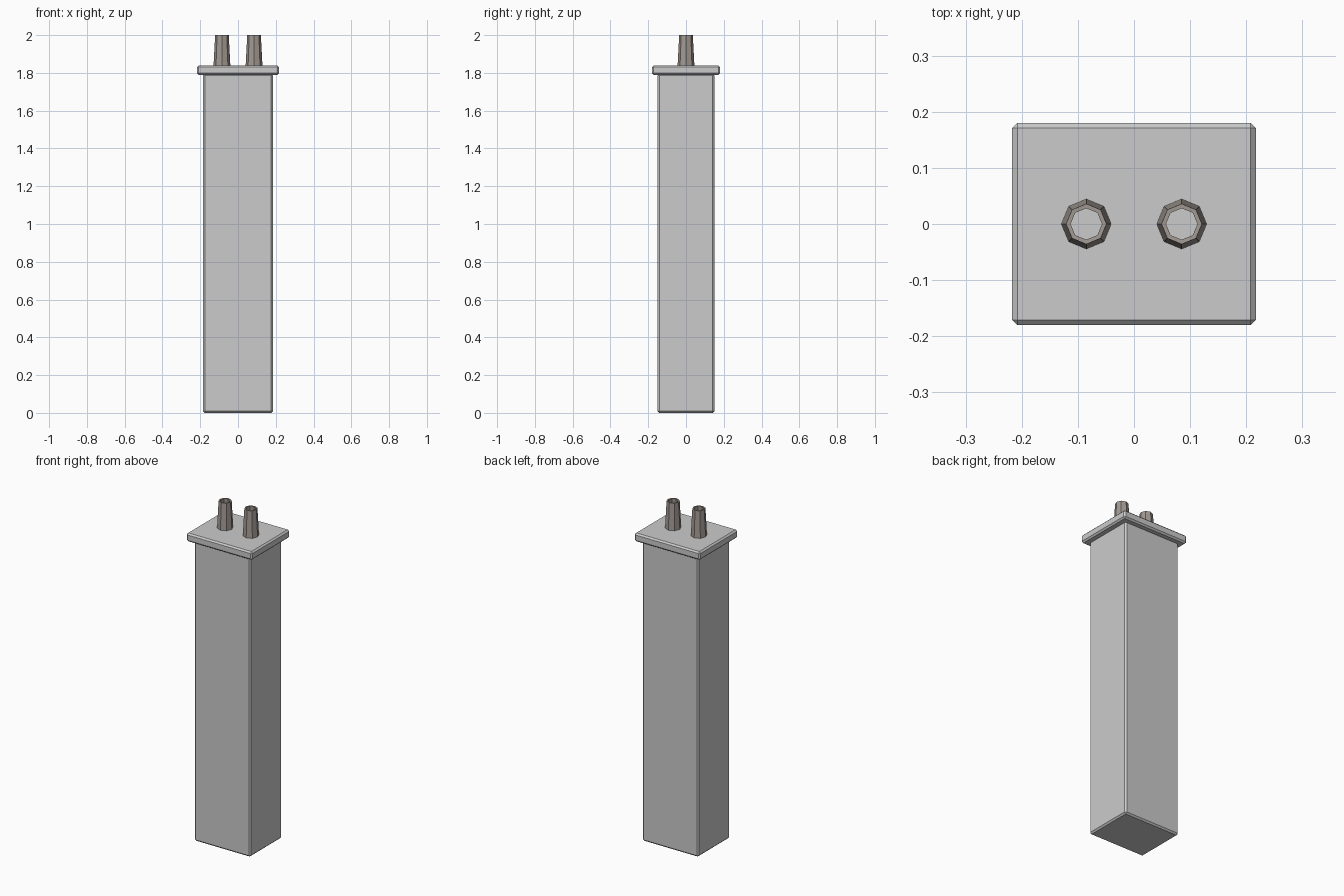
import bpy

if "Cube" in bpy.data.objects:
    bpy.data.objects.remove(bpy.data.objects["Cube"])


def bevelled_box(name, sx, sy, z0, z1, bevel):
    bpy.ops.mesh.primitive_cube_add(size=1, location=(0, 0, (z0 + z1) / 2))
    ob = bpy.context.object
    ob.name = name
    ob.dimensions = (sx, sy, z1 - z0)
    bpy.ops.object.transform_apply(location=False, rotation=False, scale=True)
    mod = ob.modifiers.new("edge_chamfer", "BEVEL")
    mod.width = bevel
    mod.segments = 1
    return ob


clay = bpy.data.materials.new("clay")
clay.diffuse_color = (0.36, 0.32, 0.29, 1)
clay.use_nodes = True
clay.node_tree.nodes["Principled BSDF"].inputs["Base Color"].default_value = clay.diffuse_color


def chimney_pot(name, x):
    # open tapered octagonal tube with wall thickness
    z0, z1 = 1.83, 2.0
    bpy.ops.mesh.primitive_cone_add(vertices=8, radius1=0.045, radius2=0.036,
                                    depth=z1 - z0, end_fill_type='NOTHING',
                                    location=(x, 0, (z0 + z1) / 2))
    ob = bpy.context.object
    ob.name = name
    mod = ob.modifiers.new("wall", "SOLIDIFY")
    mod.thickness = 0.008
    mod.offset = -1
    ob.data.materials.append(clay)


# stack and overhanging slab
bevelled_box("chimney_stack", 0.37, 0.30, 0, 1.795, 0.009)
bevelled_box("chimney_slab", 0.434, 0.36, 1.79, 1.84, 0.009)

# pots
for side, x in (("left", -0.085), ("right", 0.085)):
    chimney_pot(side + "_pot", x)
